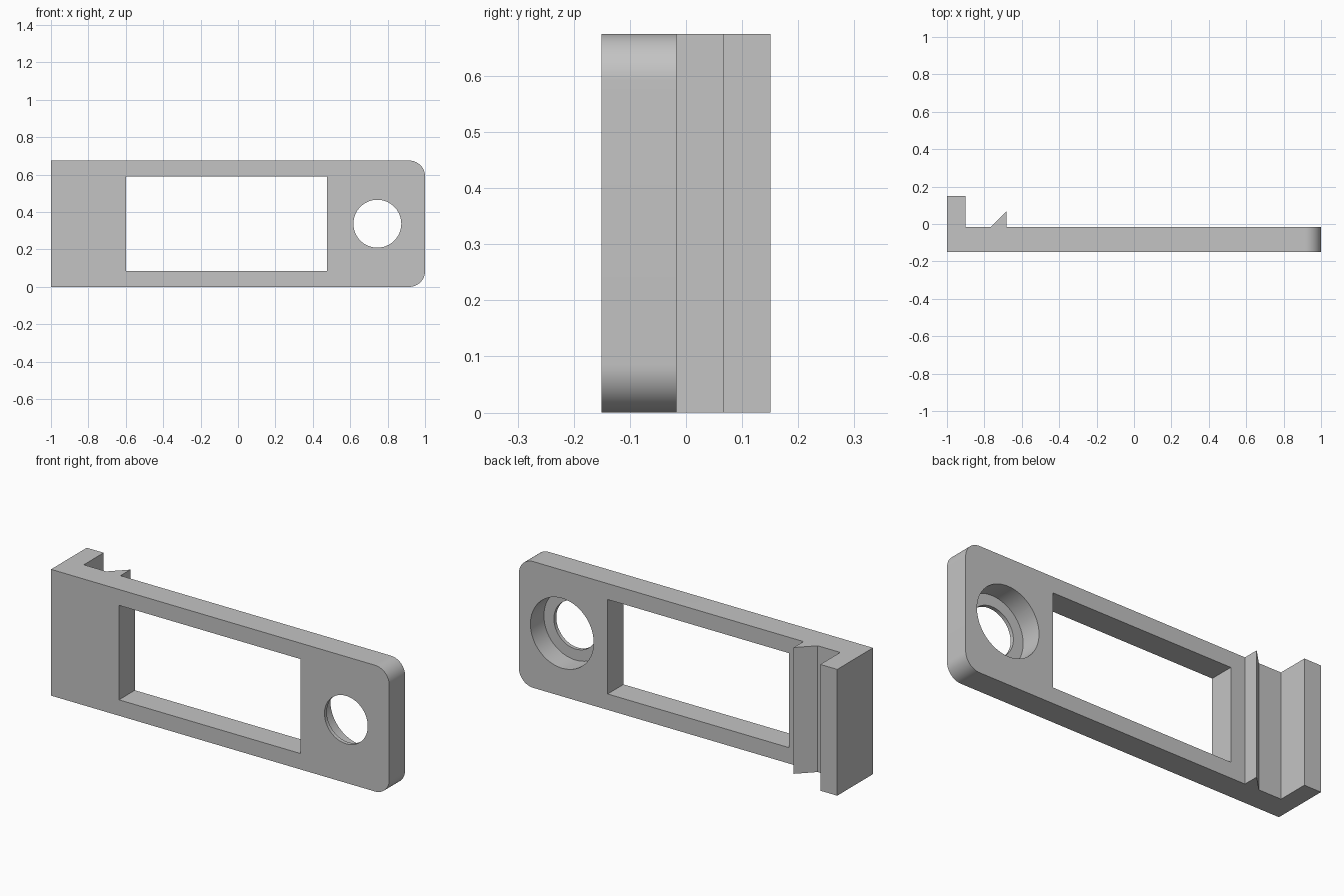
import bpy, bmesh, math
from mathutils import Matrix, Vector

cube = bpy.data.objects.get("Cube")
if cube:
    bpy.data.objects.remove(cube, do_unlink=True)

HEIGHT = 0.675
FRONT, BACK = -0.151, -0.017   # plate faces
HOLE = (0.745, HEIGHT / 2)     # x, z of the round hole

grey = bpy.data.materials.new("plain grey")
grey.use_nodes = True
colour = (0.55, 0.55, 0.55, 1)
grey.diffuse_color = colour
grey.node_tree.nodes["Principled BSDF"].inputs["Base Color"].default_value = colour


def make_object(name, bm):
    bmesh.ops.recalc_face_normals(bm, faces=bm.faces)
    mesh = bpy.data.meshes.new(name)
    bm.to_mesh(mesh)
    bm.free()
    mesh.materials.append(grey)
    obj = bpy.data.objects.new(name, mesh)
    bpy.context.collection.objects.link(obj)
    return obj


def box_cutter(name, x0, x1, y0, y1, z0, z1):
    bm = bmesh.new()
    size = Matrix.Diagonal((x1 - x0, y1 - y0, z1 - z0, 1))
    centre = Matrix.Translation(((x0 + x1) / 2, (y0 + y1) / 2, (z0 + z1) / 2))
    bmesh.ops.create_cube(bm, size=1, matrix=centre @ size)
    return make_object(name, bm)


def round_cutter(name, radius, y0, y1):
    bm = bmesh.new()
    place = Matrix.Translation((HOLE[0], (y0 + y1) / 2, HOLE[1])) @ Matrix.Rotation(math.pi / 2, 4, 'X')
    bmesh.ops.create_cone(bm, cap_ends=True, segments=64, radius1=radius,
                          radius2=radius, depth=y1 - y0, matrix=place)
    return make_object(name, bm)


# Plate with end hook and snap tooth, one plan profile raised to full height
profile = [(-1, FRONT), (1, FRONT), (1, BACK), (-0.683, BACK), (-0.683, 0.067),
           (-0.767, BACK), (-0.9, BACK), (-0.9, 0.151), (-1, 0.151)]
bm = bmesh.new()
base = bm.faces.new([bm.verts.new((x, y, 0)) for x, y in profile])
raised = bmesh.ops.extrude_face_region(bm, geom=[base])
bmesh.ops.translate(bm, vec=Vector((0, 0, HEIGHT)),
                    verts=[v for v in raised["geom"] if isinstance(v, bmesh.types.BMVert)])

# Rounded corners at the free end
corners = [e for e in bm.edges if all(v.co.x > 0.99 for v in e.verts)
           and abs(e.verts[0].co.y - e.verts[1].co.y) > 0.1]
bmesh.ops.bevel(bm, geom=corners, offset=0.084, segments=16, profile=0.5, affect='EDGES')
plate = make_object("bezel_plate", bm)

# Window, through hole and the wider recess behind it
cutters = [
    box_cutter("window_cutter", -0.598, 0.475, FRONT - 0.1, BACK + 0.02, 0.085, 0.59),
    round_cutter("hole_cutter", 0.128, FRONT - 0.1, BACK + 0.1),
    round_cutter("recess_cutter", 0.187, FRONT + 0.02, BACK + 0.1),
]
bpy.context.view_layer.objects.active = plate
for cutter in cutters:
    cut = plate.modifiers.new(cutter.name, 'BOOLEAN')
    cut.operation = 'DIFFERENCE'
    cut.solver = 'EXACT'
    cut.object = cutter
    bpy.ops.object.modifier_apply(modifier=cut.name)
for cutter in cutters:
    bpy.data.objects.remove(cutter, do_unlink=True)

bpy.ops.object.select_all(action='DESELECT')
plate.select_set(True)
bpy.ops.object.shade_smooth_by_angle(angle=math.radians(30))
